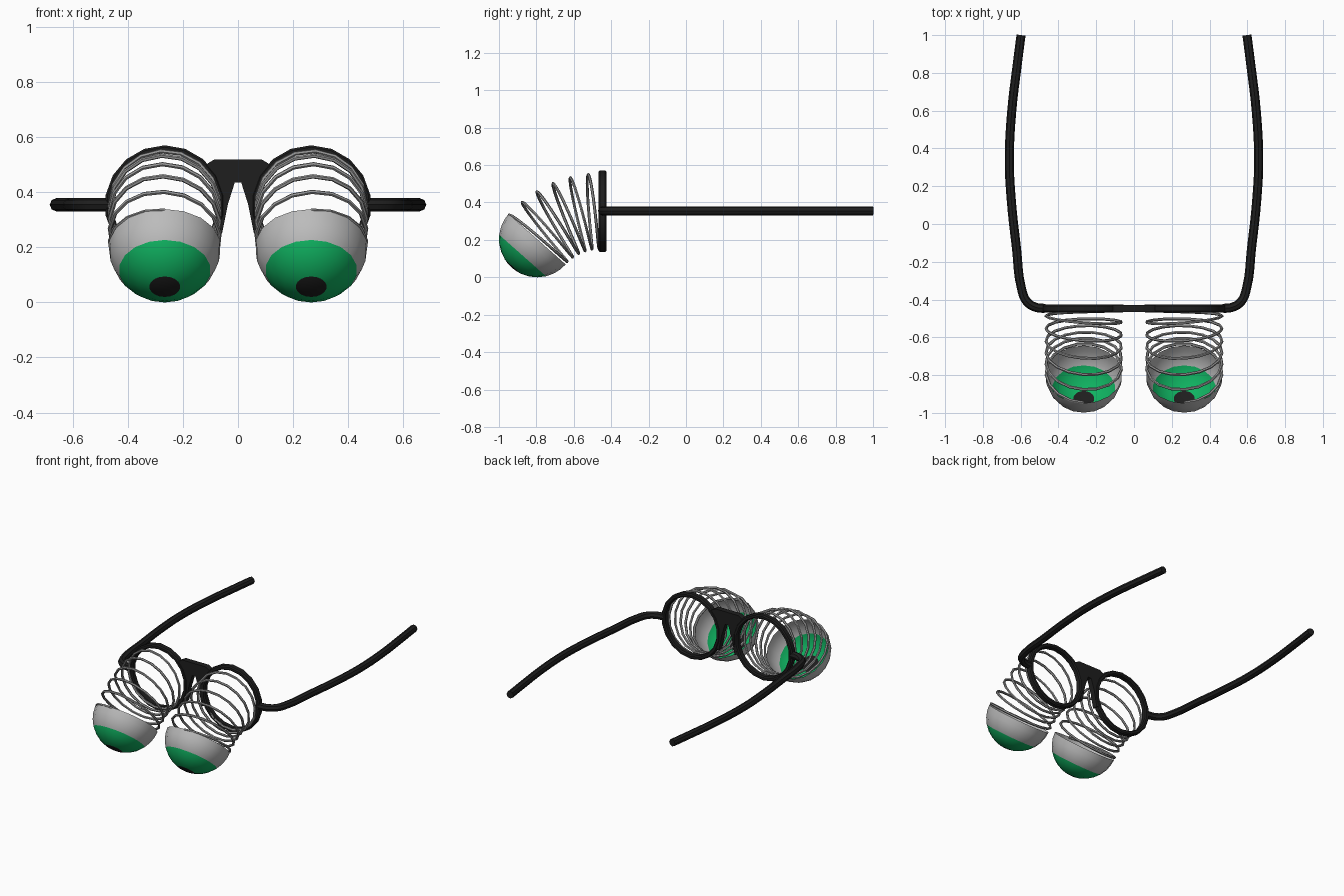
import bpy, bmesh, math
from mathutils import Vector

if "Cube" in bpy.data.objects:
    bpy.data.objects.remove(bpy.data.objects["Cube"])

def material(name, rgb):
    m = bpy.data.materials.new(name)
    m.diffuse_color = (*rgb, 1)
    m.use_nodes = True
    m.node_tree.nodes["Principled BSDF"].inputs["Base Color"].default_value = m.diffuse_color
    return m

BLACK = material("black plastic", (0.013, 0.013, 0.013))
GREY = material("eye grey", (0.50, 0.50, 0.50))
GREEN = material("iris green", (0.005, 0.45, 0.12))
WIRE = material("spring grey", (0.33, 0.33, 0.33))

EYE_X, RING_Z, FRAME_Y = 0.266, 0.353, -0.447
ARC_R, TILT = 0.45, math.radians(48.5)     # bend of the drooping springs
EYE_R = 0.204

def finish(bm, name, mats, smooth=True):
    bmesh.ops.recalc_face_normals(bm, faces=bm.faces)
    me = bpy.data.meshes.new(name)
    bm.to_mesh(me)
    bm.free()
    for m in mats:
        me.materials.append(m)
    ob = bpy.data.objects.new(name, me)
    bpy.context.collection.objects.link(ob)
    shade(ob, smooth)
    return ob

def shade(ob, smooth=True):
    bpy.ops.object.select_all(action='DESELECT')
    ob.select_set(True)
    bpy.context.view_layer.objects.active = ob
    if smooth:
        bpy.ops.object.shade_smooth_by_angle(angle=math.radians(40))

def tube(name, pts, radius, mat, bezier=False, res=2):
    """Round wire along a path, turned into a mesh."""
    cu = bpy.data.curves.new(name, 'CURVE')
    cu.dimensions = '3D'
    cu.bevel_depth, cu.bevel_resolution = radius, res
    cu.use_fill_caps = True
    cu.resolution_u = 4
    if bezier:
        sp = cu.splines.new('BEZIER')
        sp.bezier_points.add(len(pts) - 1)
        for b, p in zip(sp.bezier_points, pts):
            b.co = p
            b.handle_left_type = b.handle_right_type = 'AUTO'
    else:
        sp = cu.splines.new('POLY')
        sp.points.add(len(pts) - 1)
        for b, p in zip(sp.points, pts):
            b.co = (*p, 1)
    cu.materials.append(mat)
    ob = bpy.data.objects.new(name, cu)
    bpy.context.collection.objects.link(ob)
    shade(ob, False)
    bpy.ops.object.convert(target='MESH')
    shade(bpy.context.object)

def spring_frame(side, a):
    """Centre, outward axis and up direction of the spring after bending by a."""
    centre = Vector((side * EYE_X, FRAME_Y - 0.012 - ARC_R * math.sin(a),
                     RING_Z - ARC_R * (1 - math.cos(a))))
    axis = Vector((0, -math.cos(a), -math.sin(a)))
    up = Vector((0, -math.sin(a), math.cos(a)))
    return centre, axis, up

# lens ring with a bevelled rectangular section
def ring(name, side):
    n = 18
    prof = [(0.190, -0.014), (0.197, -0.021), (0.211, -0.021), (0.218, -0.014),
            (0.218, 0.014), (0.211, 0.021), (0.197, 0.021), (0.190, 0.014)]
    bm = bmesh.new()
    loops = []
    for i in range(n):
        t = 2 * math.pi * i / n
        loops.append([bm.verts.new((side * EYE_X + r * math.sin(t), FRAME_Y + y,
                                    RING_Z + r * math.cos(t))) for r, y in prof])
    for i in range(n):
        a, b = loops[i], loops[(i + 1) % n]
        for j in range(8):
            k = (j + 1) % 8
            bm.faces.new((a[j], a[k], b[k], b[j]))
    finish(bm, name, [BLACK])

# hemispherical eye: pupil, iris and white by angle from the axis
def eye(name, side):
    c, axis, up = spring_frame(side, TILT)
    c = Vector((side * EYE_X, -0.796, 0.204))
    n, X = 18, Vector((1, 0, 0))
    angles = [8, 16, 29, 42, 55, 67, 78.5, 90]
    bm = bmesh.new()
    tip = bm.verts.new(c + axis * EYE_R)
    rows = []
    for d in angles:
        a = math.radians(d)
        rows.append([bm.verts.new(c + EYE_R * (axis * math.cos(a) + math.sin(a) *
                     (X * math.sin(2 * math.pi * i / n) + up * math.cos(2 * math.pi * i / n))))
                     for i in range(n)])
    for i in range(n):
        k = (i + 1) % n
        bm.faces.new((tip, rows[0][i], rows[0][k])).material_index = 2
        for r in range(len(rows) - 1):
            f = bm.faces.new((rows[r][i], rows[r + 1][i], rows[r + 1][k], rows[r][k]))
            d = angles[r + 1]
            f.material_index = 2 if d <= 16 else 1 if d <= 55 else 0
    bmesh.ops.recalc_face_normals(bm, faces=bm.faces)
    if tip.normal.dot(axis) < 0:
        bmesh.ops.reverse_faces(bm, faces=bm.faces)
    finish(bm, name, [GREY, GREEN, BLACK])

# coil spring bending down from ring to eye
def spring(name, side):
    turns, steps = 5.66, 96
    pts = []
    for i in range(steps + 1):
        t = i / steps
        c, axis, up = spring_frame(side, TILT * t)
        phi = 2 * math.pi * (turns * t - 0.66)
        pts.append(c + 0.2 * (up * math.cos(phi) - Vector((side, 0, 0)) * math.sin(phi)))
    tube(name, pts, 0.008, WIRE, res=1)

TEMPLE = [(0.47, -0.447), (0.52, -0.441), (0.568, -0.41), (0.596, -0.34), (0.622, -0.13),
          (0.65, 0.13), (0.66, 0.34), (0.647, 0.6), (0.62, 0.83), (0.598, 1.0)]

for side, label in ((-1, "left"), (1, "right")):
    ring(label + "_lens_ring", side)
    eye(label + "_eye", side)
    spring(label + "_spring", side)
    tube(label + "_temple", [(side * x, y, 0.355) for x, y in TEMPLE], 0.024, BLACK, bezier=True)

# bridge with nose flanks hugging both rings
half = [(0.085, 0.52)]
for d in range(135, 208, 12):
    a = math.radians(d)
    half.append((EYE_X + 0.206 * math.cos(a), RING_Z + 0.206 * math.sin(a)))
half += [(0.058, 0.25), (0.037, 0.356), (0.012, 0.435)]
outline = half + [(-x, z) for x, z in reversed(half)]
bm = bmesh.new()
face = bm.faces.new([bm.verts.new((x, FRAME_Y - 0.018, z)) for x, z in outline])
ext = bmesh.ops.extrude_face_region(bm, geom=[face])
bmesh.ops.translate(bm, vec=(0, 0.036, 0),
                    verts=[g for g in ext["geom"] if isinstance(g, bmesh.types.BMVert)])
bmesh.ops.triangulate(bm, faces=[f for f in bm.faces if len(f.verts) > 4])
finish(bm, "bridge", [BLACK])
